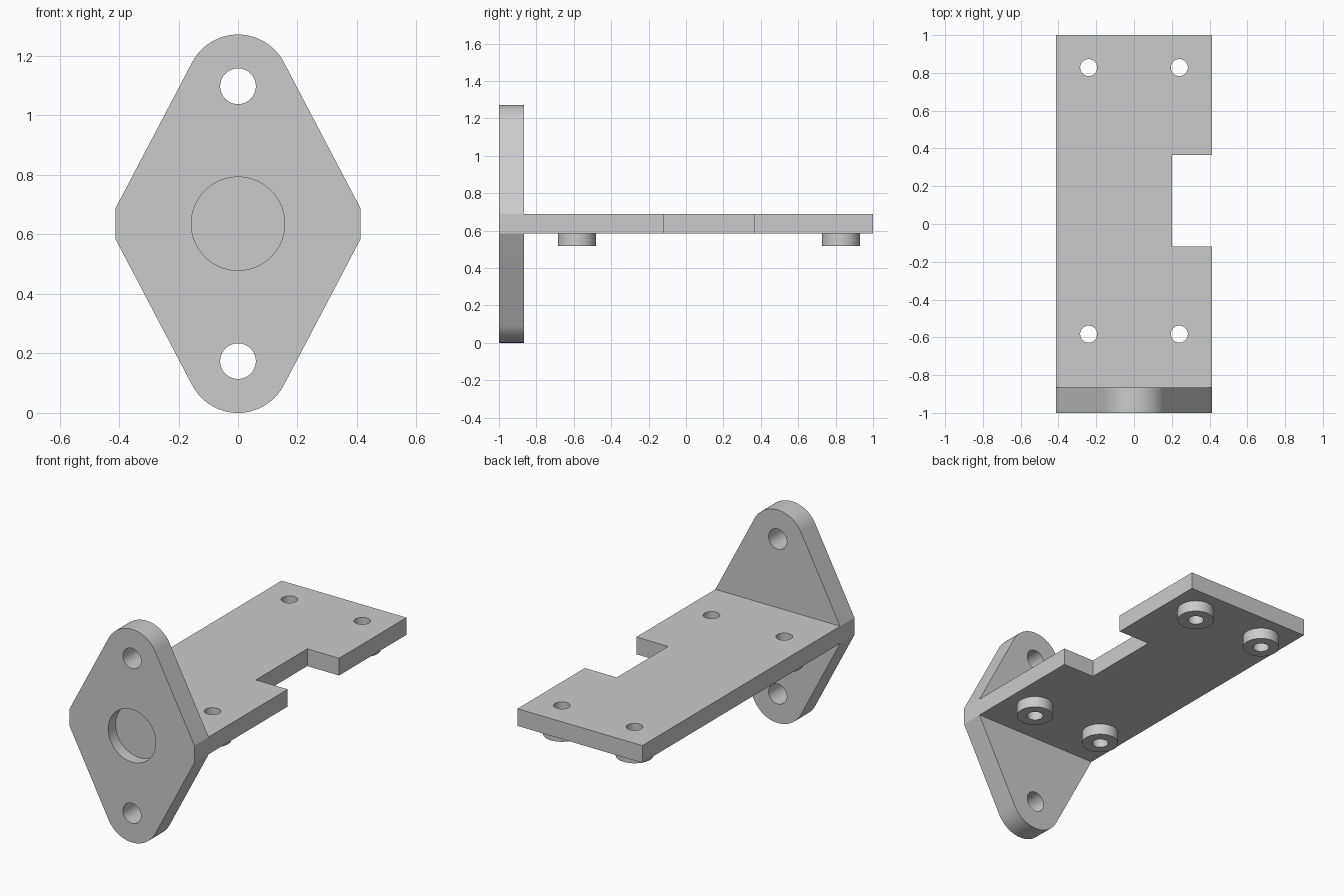
import bpy
import bmesh
import math
from mathutils import Vector

cube = bpy.data.objects.get("Cube")
if cube:
    bpy.data.objects.remove(cube, do_unlink=True)

metal = bpy.data.materials.new("plain grey")
metal.use_nodes = True
grey = (0.6, 0.6, 0.6, 1)
metal.diffuse_color = grey
metal.node_tree.nodes["Principled BSDF"].inputs["Base Color"].default_value = grey

HALF_W = 0.412
FRONT, FLANGE_BACK, BACK = -1.0, -0.865, 1.0
PLATE_LOW, PLATE_TOP, BOSS_LOW = 0.585, 0.688, 0.518
MID_Z, EAR_Z, EAR_R = 0.636, 0.462, 0.174


def prism(name, outline, direction):
    """Extrude a closed planar outline along a direction."""
    bm = bmesh.new()
    face = bm.faces.new([bm.verts.new(p) for p in outline])
    new = bmesh.ops.extrude_face_region(bm, geom=[face])["geom"]
    moved = [v for v in new if isinstance(v, bmesh.types.BMVert)]
    bmesh.ops.translate(bm, verts=moved, vec=direction)
    bmesh.ops.recalc_face_normals(bm, faces=bm.faces[:])
    mesh = bpy.data.meshes.new(name)
    bm.to_mesh(mesh)
    bm.free()
    mesh.materials.append(metal)
    obj = bpy.data.objects.new(name, mesh)
    bpy.context.collection.objects.link(obj)
    return obj


def cylinder(name, radius, start, direction):
    """Round prism from a start centre along y or z."""
    pts = []
    for i in range(64):
        a = math.tau * i / 64
        u, v = radius * math.cos(a), radius * math.sin(a)
        offset = Vector((u, 0, v)) if direction[1] else Vector((u, v, 0))
        pts.append(Vector(start) + offset)
    return prism(name, pts, direction)


def cut(obj, cutters):
    """Subtract the cutters and remove them."""
    bpy.context.view_layer.objects.active = obj
    for cutter in cutters:
        cutter.hide_render = True
        mod = obj.modifiers.new("cut", 'BOOLEAN')
        mod.operation, mod.solver, mod.object = 'DIFFERENCE', 'EXACT', cutter
        bpy.ops.object.modifier_apply(modifier=mod.name)
        bpy.data.objects.remove(cutter, do_unlink=True)


# Mounting flange: rounded ears joined by tangent slopes to short flat sides
slope = math.radians(27.7)
half_flat = (PLATE_TOP - PLATE_LOW) / 2
outline = []
for sign in (1, -1):
    outline.append((sign * HALF_W, FRONT, MID_Z - sign * half_flat))
    outline.append((sign * HALF_W, FRONT, MID_Z + sign * half_flat))
    for i in range(33):
        a = slope + (math.pi - 2 * slope) * i / 32
        outline.append((sign * EAR_R * math.cos(a), FRONT,
                        MID_Z + sign * (EAR_Z + EAR_R * math.sin(a))))
flange = prism("mounting_flange", outline, (0, FLANGE_BACK - FRONT, 0))

# Flange bolt holes and blind round recess in the front
cutters = [cylinder("bolt_cutter", 0.06, (0, FRONT - 0.1, MID_Z + s * EAR_Z), (0, 0.4, 0))
           for s in (1, -1)]
cutters.append(cylinder("recess_cutter", 0.157, (0, FRONT - 0.1, MID_Z), (0, 0.17, 0)))
cut(flange, cutters)

# Base plate with a rectangular side notch
notch_x, notch_front, notch_back = 0.202, -0.12, 0.365
plate_outline = [(-HALF_W, FLANGE_BACK), (HALF_W, FLANGE_BACK),
                 (HALF_W, notch_front), (notch_x, notch_front),
                 (notch_x, notch_back), (HALF_W, notch_back),
                 (HALF_W, BACK), (-HALF_W, BACK)]
plate = prism("base_plate", [(x, y, PLATE_LOW) for x, y in plate_outline],
              (0, 0, PLATE_TOP - PLATE_LOW))

# Four bosses under the plate, each drilled through together with it
parts = [flange, plate]
for side, x in (("right", -0.24), ("left", 0.24)):
    for end, y in (("front", -0.583), ("back", 0.828)):
        boss = cylinder(f"boss_{end}_{side}", 0.102, (x, y, BOSS_LOW),
                        (0, 0, PLATE_LOW - BOSS_LOW))
        for target in (plate, boss):
            cut(target, [cylinder("screw_cutter", 0.045, (x, y, BOSS_LOW - 0.1), (0, 0, 0.4))])
        parts.append(boss)

# Smooth round walls, keep crisp edges
bpy.ops.object.select_all(action='DESELECT')
for obj in parts:
    obj.select_set(True)
bpy.context.view_layer.objects.active = flange
bpy.ops.object.shade_smooth_by_angle(angle=math.radians(20))
